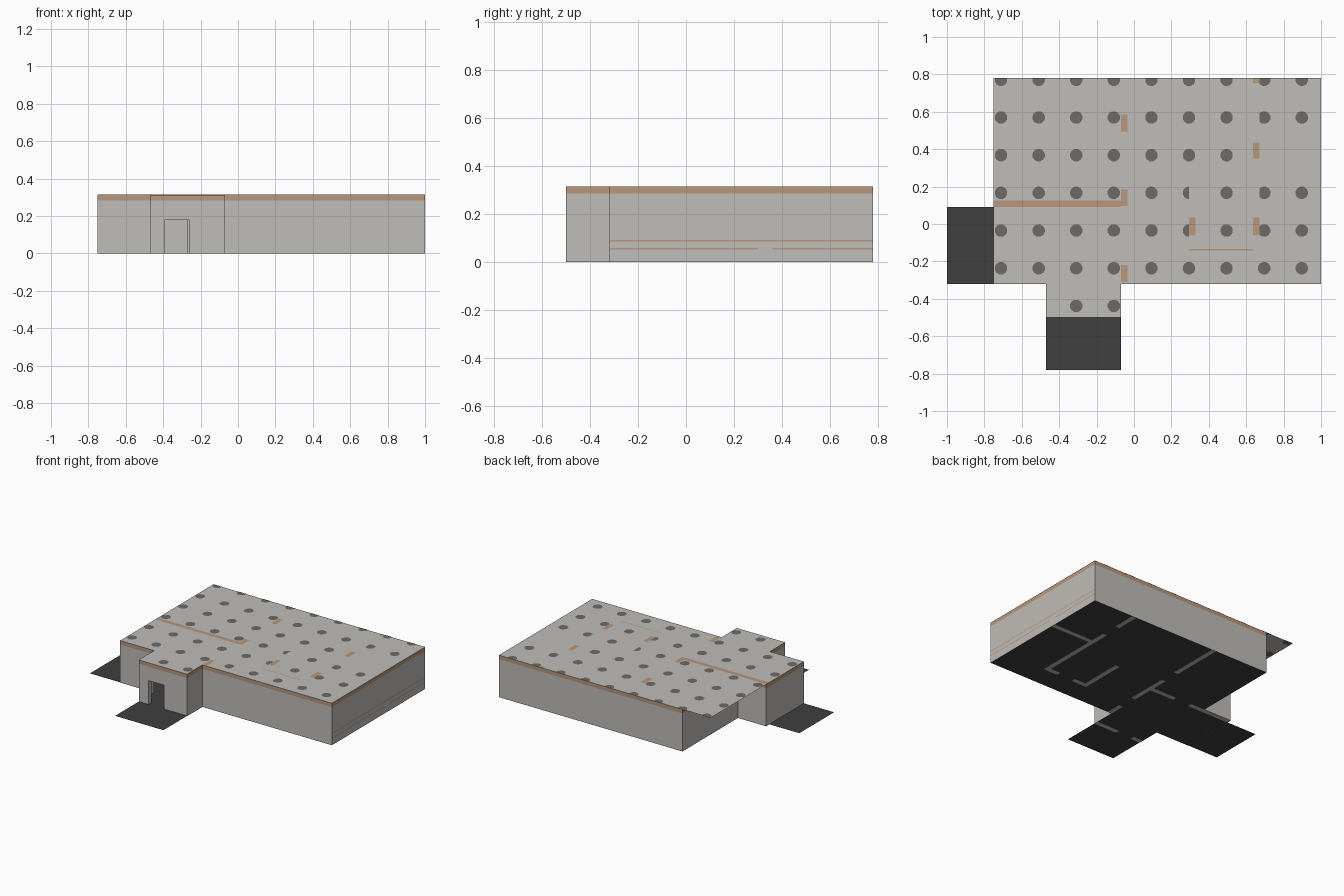
import bpy, bmesh, math

if "Cube" in bpy.data.objects:
    bpy.data.objects.remove(bpy.data.objects["Cube"])

H, BAND, DOOR = 0.314, 0.284, 0.18


def material(name, col):
    m = bpy.data.materials.new(name)
    m.diffuse_color = (*col, 1)
    m.use_nodes = True
    m.node_tree.nodes["Principled BSDF"].inputs["Base Color"].default_value = m.diffuse_color
    return m


GREY = material("plaster_grey", (0.53, 0.51, 0.48))
BROWN = material("trim_brown", (0.48, 0.31, 0.20))
SPOT = material("lamp_grey", (0.15, 0.147, 0.143))
DARK = material("floor_dark", (0.05, 0.05, 0.05))


def finish(name, bm, mats):
    me = bpy.data.meshes.new(name)
    bm.to_mesh(me)
    bm.free()
    for m in mats:
        me.materials.append(m)
    ob = bpy.data.objects.new(name, me)
    bpy.context.collection.objects.link(ob)
    return ob


def face(bm, pts, mi=0):
    f = bm.faces.new([bm.verts.new(p) for p in pts])
    f.material_index = mi
    return f


def box(bm, x0, x1, y0, y1, z0, z1, mi=0):
    r = bmesh.ops.create_cube(bm, size=1)
    for v in r["verts"]:
        v.co = ((x0 + x1) / 2 + v.co.x * (x1 - x0),
                (y0 + y1) / 2 + v.co.y * (y1 - y0),
                (z0 + z1) / 2 + v.co.z * (z1 - z0))
    for f in {f for v in r["verts"] for f in v.link_faces}:
        f.material_index = mi


def sheet(name, pts, z, mat):
    bm = bmesh.new()
    face(bm, [(x, y, z) for x, y in pts])
    return finish(name, bm, [mat])


def rect(x0, x1, y0, y1):
    return [(x0, y0), (x1, y0), (x1, y1), (x0, y1)]


def solid_wall(name, axis, c, a, b, gaps=(), t=0.035):
    """Wall centred on c, from a to b, with door gaps and a brown top band."""
    bm = bmesh.new()

    def part(s, e, z0, z1, mi=0):
        if axis == "x":
            box(bm, s, e, c - t / 2, c + t / 2, z0, z1, mi)
        else:
            box(bm, c - t / 2, c + t / 2, s, e, z0, z1, mi)
    s = a
    for g0, g1 in gaps:
        part(s, g0, 0, BAND)
        part(g0, g1, DOOR, BAND)
        s = g1
    part(s, b, 0, BAND)
    part(a, b, BAND, H - 0.001, 1)
    return finish(name, bm, [GREY, BROWN])


# Outer wall sheets, grey with a brown band along the top
path = [(-0.517, 0.78), (-0.517, 0.125), (-0.75, 0.125), (-0.75, -0.32), (-0.47, -0.32),
        (-0.47, -0.5), None, (-0.07, -0.5), (-0.07, -0.32), (1, -0.32),
        (1, 0.78), (-0.517, 0.78)]
bm = bmesh.new()
for p, q in zip(path, path[1:]):
    if p and q:
        for z0, z1, mi in ((0, BAND, 0), (BAND, H, 1)):
            face(bm, [(*p, z0), (*q, z0), (*q, z1), (*p, z1)], mi)
finish("outer_walls", bm, [GREY, BROWN])

# Entrance wall with door opening
solid_wall("entrance_wall", "x", -0.4825, -0.47, -0.07, [(-0.39, -0.26)])

# Interior partitions
solid_wall("west_partition", "x", 0.108, -0.75, -0.07, [(-0.4, -0.27)])
solid_wall("hall_partition", "y", -0.053, -0.32, 0.78, [(-0.2, -0.07), (0.25, 0.38)])
solid_wall("east_partition", "y", 0.652, -0.155, 0.78, [(0.47, 0.6)])
solid_wall("middle_partition", "y", 0.312, -0.155, 0.2)
solid_wall("middle_cross_partition", "x", -0.138, 0.33, 0.635, [(0.42, 0.55)])
solid_wall("east_cross_partition", "x", 0.34, 0.67, 1.0)

# Roof sheet
sheet("roof", [(-0.75, -0.32), (-0.47, -0.32), (-0.47, -0.5), (-0.07, -0.5), (-0.07, -0.32),
               (1, -0.32), (1, 0.78), (-0.75, 0.78)], H, GREY)

# Floor and outdoor paving
sheet("floor", [(-0.75, -0.32), (-0.47, -0.32), (-0.47, -0.5), (-0.07, -0.5), (-0.07, -0.32),
                (1, -0.32), (1, 0.78), (-0.517, 0.78), (-0.517, 0.09), (-0.75, 0.09)], 0.001, DARK)
sheet("front_paving", rect(-0.47, -0.07, -0.78, -0.5), 0.002, DARK)
sheet("side_paving", rect(-1, -0.75, -0.32, 0.09), 0.002, DARK)

# Round ceiling spots on both faces of the roof, trimmed at edges and partitions
bm = bmesh.new()
for i in range(9):
    for j in range(7):
        cx, cy = -0.711 + 0.201 * i, -0.438 + 0.2015 * j
        if (j == 0 and i not in (2, 3)) or (j == 4 and i > 6):
            continue
        lo, hi = -0.75, 1.0
        if i == 3:
            hi = -0.071
        if i == 5 and 2 <= j <= 3:
            hi = 0.295
        if i == 7 and j > 1:
            lo = 0.67
        ring = []
        for k in range(12):
            a = math.tau * (k + 0.5) / 12
            ring.append((min(max(cx + 0.034 * math.cos(a), lo), hi),
                         min(cy + 0.034 * math.sin(a), 0.78)))
        ring = [p for n, p in enumerate(ring) if p != ring[n - 1]]
        face(bm, [(*p, H + 0.0015) for p in ring])
        face(bm, [(*p, H - 0.0015) for p in reversed(ring)])
finish("ceiling_spots", bm, [SPOT])

# Brown patches on the roof above the partitions
bm = bmesh.new()
for x0, x1, y0, y1 in ((-0.75, -0.07, 0.09, 0.125), (-0.07, -0.035, 0.095, 0.185),
                       (-0.07, -0.035, 0.495, 0.585), (-0.07, -0.035, -0.31, -0.22),
                       (0.635, 0.67, 0.35, 0.435), (0.635, 0.67, -0.06, 0.035),
                       (0.635, 0.67, 0.755, 0.78), (0.295, 0.33, -0.06, 0.035),
                       (0.295, 0.635, -0.141, -0.135)):
    face(bm, [(x, y, H + 0.001) for x, y in rect(x0, x1, y0, y1)])
finish("roof_patches", bm, [BROWN])

# Thin brown rails along the right-hand wall
bm = bmesh.new()
for y0, y1, z in ((-0.32, 0.78, 0.088), (-0.32, 0.3, 0.054), (0.36, 0.78, 0.054)):
    face(bm, [(1.0008, y0, z - 0.003), (1.0008, y1, z - 0.003),
              (1.0008, y1, z + 0.003), (1.0008, y0, z + 0.003)])
finish("wall_rails", bm, [BROWN])
